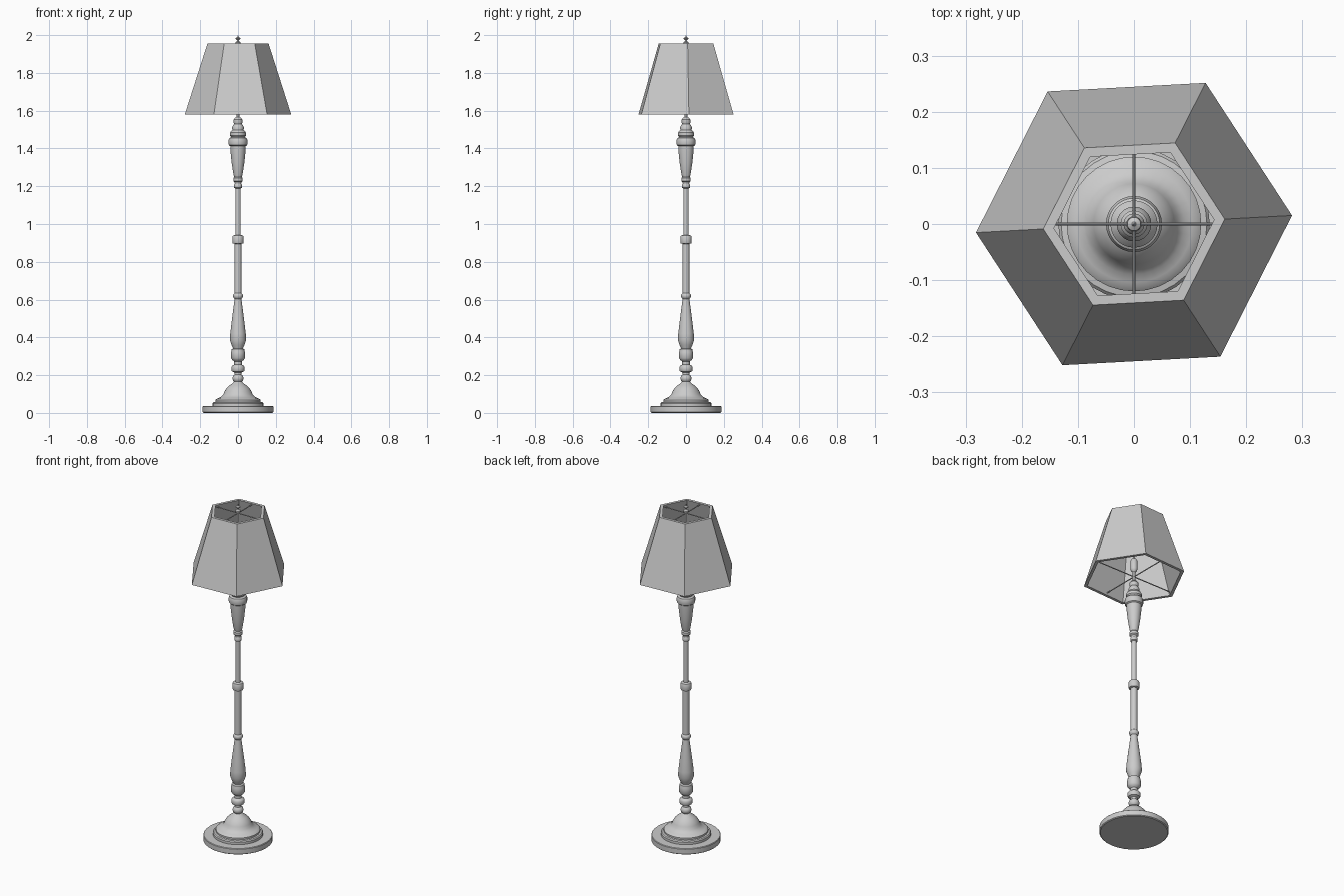
import bpy, bmesh, math
from mathutils import Matrix

SHADE_TURN = math.radians(3.1)


def finish(name, bm, smooth=None):
    bmesh.ops.recalc_face_normals(bm, faces=bm.faces)
    mesh = bpy.data.meshes.new(name)
    bm.to_mesh(mesh)
    bm.free()
    ob = bpy.data.objects.new(name, mesh)
    bpy.context.collection.objects.link(ob)
    if smooth:
        bpy.ops.object.select_all(action='DESELECT')
        bpy.context.view_layer.objects.active = ob
        ob.select_set(True)
        bpy.ops.object.shade_smooth_by_angle(angle=math.radians(smooth))
    return ob


def lathe(name, profile, sides=28, smooth=35, turn=0.0, closed=False):
    """Turn a list of (radius, z) points round the z axis."""
    bm = bmesh.new()
    rings = []
    for r, z in profile:
        rings.append([bm.verts.new((r * math.cos(turn + math.tau * i / sides),
                                    r * math.sin(turn + math.tau * i / sides), z))
                      for i in range(sides)])
    pairs = list(zip(rings, rings[1:]))
    if closed:
        pairs.append((rings[-1], rings[0]))
    for a, b in pairs:
        for i in range(sides):
            j = (i + 1) % sides
            bm.faces.new((a[i], a[j], b[j], b[i]))
    if not closed:
        bm.faces.new(rings[0])
        bm.faces.new(rings[-1])
    return finish(name, bm, smooth)


# Stepped round foot with a bell-shaped dome
lathe("base", [(.182, 0), (.187, .004), (.187, .033), (.184, .036), (.135, .036),
               (.135, .05), (.13, .056), (.12, .058), (.12, .068), (.112, .075),
               (.104, .078), (.09, .085), (.078, .097), (.072, .112), (.063, .128),
               (.048, .144), (.03, .156), (.02, .165)], sides=32)

# Turned beads and lower vase
lathe("lower_column", [(.018, .163), (.026, .17), (.03, .183), (.026, .196), (.018, .203),
                       (.018, .214), (.032, .22), (.035, .226), (.035, .244), (.031, .25),
                       (.02, .256), (.02, .272), (.03, .28), (.037, .29), (.037, .322),
                       (.034, .33), (.034, .337), (.026, .342), (.034, .36), (.043, .385),
                       (.041, .42), (.034, .48), (.025, .55), (.018, .605)])

# Straight pole with its rings
lathe("pole", [(.018, .604), (.024, .61), (.027, .62), (.024, .629), (.018, .634),
               (.018, .895), (.028, .898), (.03, .905), (.03, .933), (.027, .939),
               (.014, .943), (.014, 1.188), (.02, 1.192), (.02, 1.208), (.017, 1.213)])

# Upper vase and stepped crown
lathe("upper_column", [(.017, 1.212), (.018, 1.222), (.025, 1.228), (.025, 1.244),
                       (.02, 1.25), (.024, 1.262), (.033, 1.32), (.04, 1.385),
                       (.041, 1.412), (.048, 1.417), (.05, 1.425), (.05, 1.444),
                       (.046, 1.454), (.036, 1.46), (.042, 1.468), (.042, 1.484),
                       (.036, 1.492), (.03, 1.498), (.031, 1.512), (.025, 1.524),
                       (.021, 1.53), (.024, 1.537), (.024, 1.552), (.016, 1.562),
                       (.007, 1.566)])

# Rod with bulb socket inside the shade
lathe("socket_rod", [(.007, 1.564), (.007, 1.62), (.017, 1.63), (.019, 1.64),
                     (.019, 1.69), (.013, 1.70), (.006, 1.705), (.006, 1.95)], sides=16)

# Finial
lathe("finial", [(.006, 1.948), (.014, 1.952), (.014, 1.962), (.006, 1.967),
                 (.005, 1.974), (.013, 1.981), (.012, 1.985), (.004, 1.99),
                 (.001, 2.0)], sides=16)

# Hollow six-sided shade
lathe("shade", [(.282, 1.58), (.162, 1.955), (.143, 1.955), (.263, 1.58)],
      sides=6, smooth=None, turn=SHADE_TURN, closed=True)


# Wire cross braces holding the shade at top and bottom
def brace(name, z, hex_radius):
    bm = bmesh.new()
    for k in range(2):
        half = hex_radius * (1 if k == 0 else math.cos(math.radians(30)))
        m = (Matrix.Translation((0, 0, z)) @ Matrix.Rotation(k * math.pi / 2, 4, 'Z')
             @ Matrix.Rotation(math.pi / 2, 4, 'Y'))
        bmesh.ops.create_cone(bm, cap_ends=True, segments=8, radius1=.003,
                              radius2=.003, depth=2 * half, matrix=m)
    return finish(name, bm, 40)


brace("top_brace", 1.945, .146)
brace("bottom_brace", 1.592, .262)
